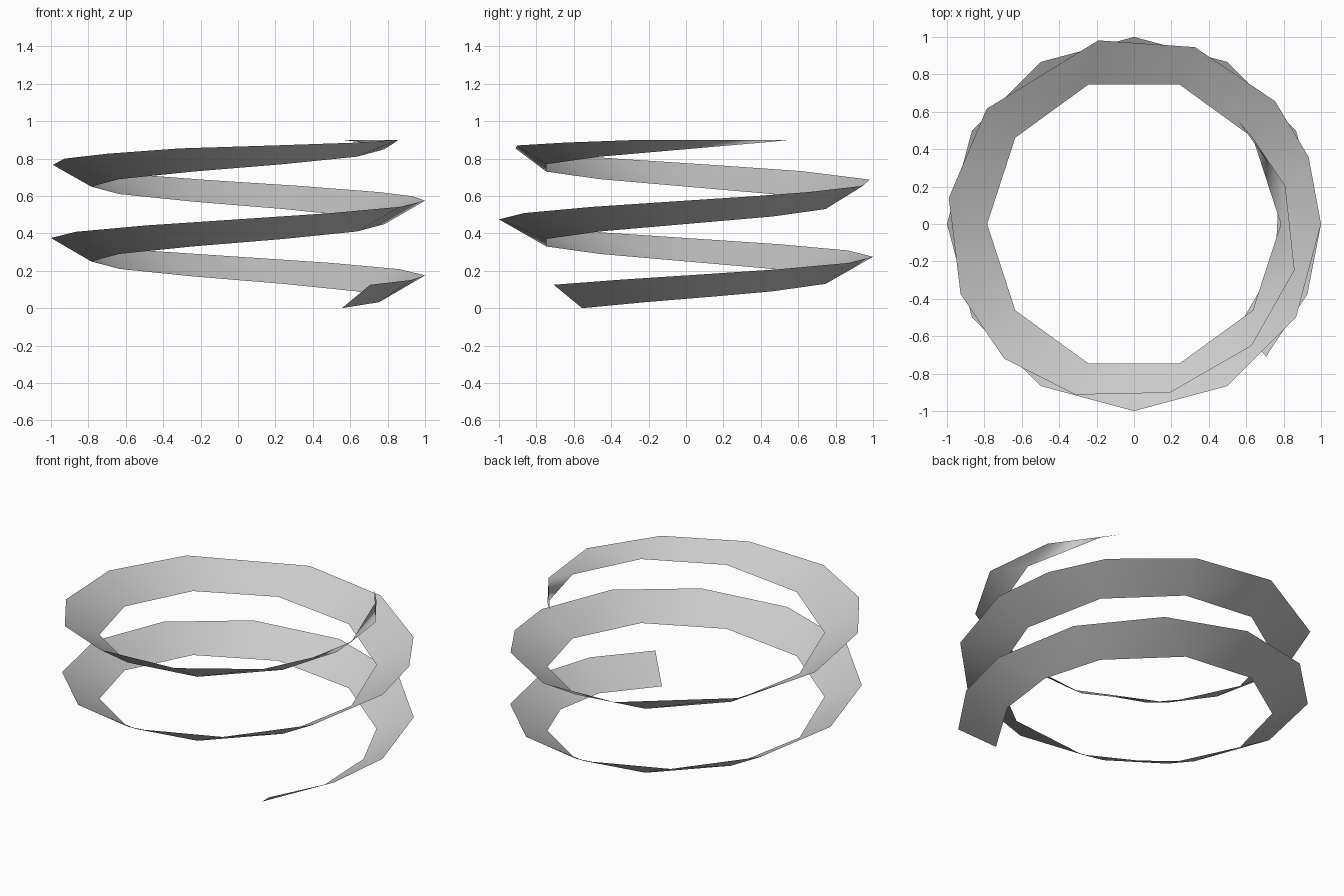
import bpy, bmesh
from math import radians, cos, sin

old = bpy.data.objects.get("Cube")
if old:
    bpy.data.objects.remove(old, do_unlink=True)

START, END = -45, 765      # two and a quarter turns
PITCH = 0.4
TOP = 0.9
WIDTH_RISE = 0.125
OUTER_R, INNER_R = 1.0, 0.785


def rise(angle):
    return PITCH * (angle - START) / 360


def at(angle, radius, z):
    a = radians(angle)
    return radius * cos(a), radius * sin(a), z


bm = bmesh.new()

# Lower inner edge of the ribbon
inner_angles = [START, -16, 10] + list(range(36, END, 36)) + [END]
inner = [(a, bm.verts.new(at(a, INNER_R, rise(a)))) for a in inner_angles]

# Upper outer edge at full width
outer_angles = [START, -22] + list(range(0, 361, 30))
outer_angles += [381, 401, 431, 461, 502, 532, 562, 586]
outer = [(a, bm.verts.new(at(a, OUTER_R, rise(a) + WIDTH_RISE)))
         for a in outer_angles]

# Outer edge narrowing to a point, levelling off at the top
tail = [(611, 0.965, 0.854), (642, 0.922, 0.87), (674, 0.905, 0.885),
        (704, 0.893, TOP), (734, 0.834, TOP)]
outer += [(a, bm.verts.new(at(a, r, z))) for a, r, z in tail]

# Zip the two edges together with triangles
i = j = 0
while i < len(inner) - 1 or j < len(outer) - 1:
    step_inner = j == len(outer) - 1 or (
        i < len(inner) - 1 and inner[i + 1][0] <= outer[j + 1][0])
    following = inner[i + 1] if step_inner else outer[j + 1]
    bm.faces.new((inner[i][1], outer[j][1], following[1]))
    if step_inner:
        i += 1
    else:
        j += 1

for face in bm.faces:
    face.smooth = True

mesh = bpy.data.meshes.new("spiral_ribbon")
bm.to_mesh(mesh)
bm.free()
ribbon = bpy.data.objects.new("spiral_ribbon", mesh)
bpy.context.collection.objects.link(ribbon)

# Plain grey finish
grey = bpy.data.materials.new("light_grey")
grey.use_nodes = True
colour = (0.6, 0.6, 0.6, 1)
grey.diffuse_color = colour
grey.node_tree.nodes["Principled BSDF"].inputs["Base Color"].default_value = colour
mesh.materials.append(grey)
